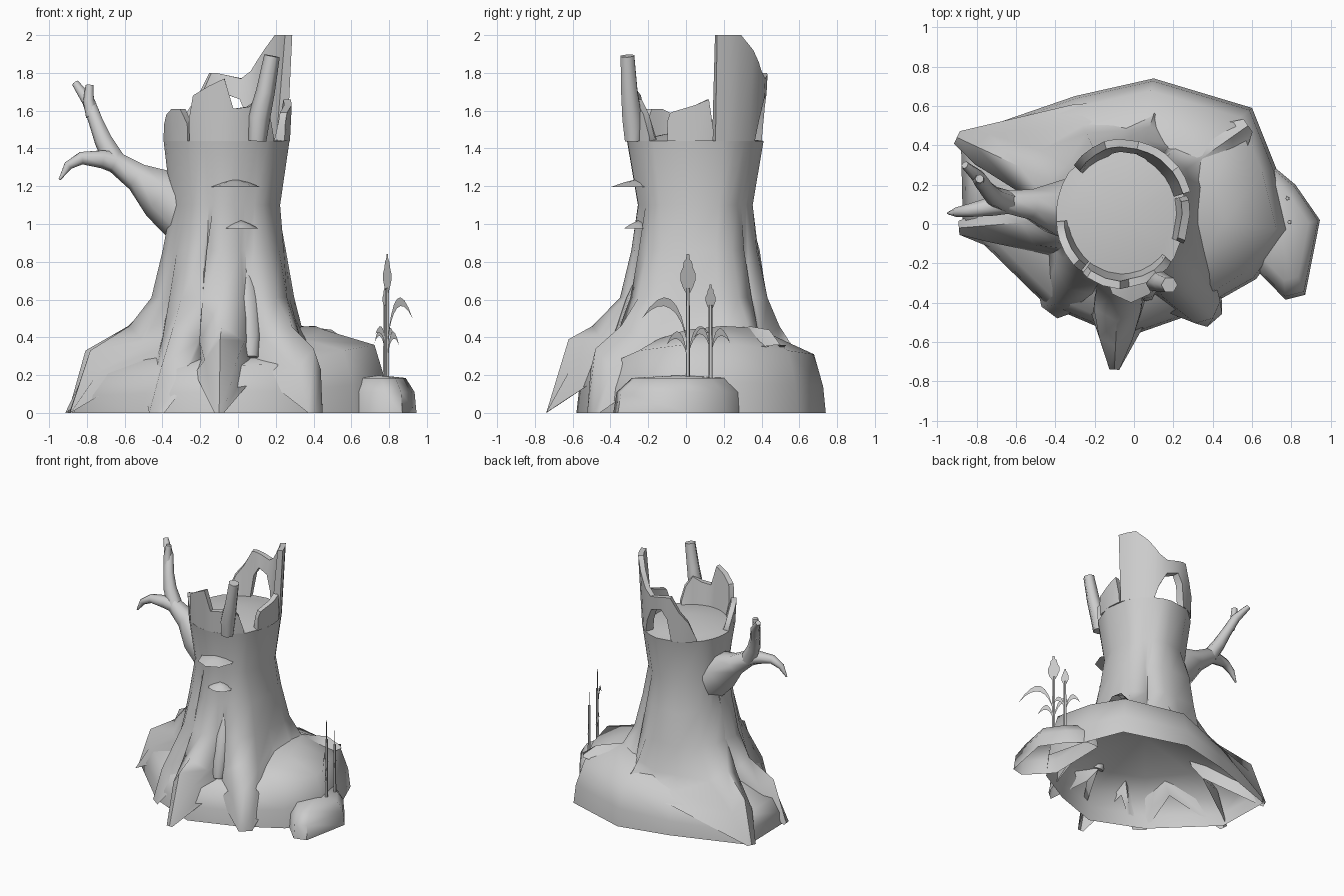
import bpy, bmesh, math
from mathutils import Vector

if "Cube" in bpy.data.objects:
    bpy.data.objects.remove(bpy.data.objects["Cube"], do_unlink=True)

grey = bpy.data.materials.new("plain_grey")
grey.use_nodes = True
grey.diffuse_color = (0.6, 0.6, 0.6, 1)
grey.node_tree.nodes["Principled BSDF"].inputs["Base Color"].default_value = (0.6, 0.6, 0.6, 1)

CX, CY = -0.06, 0.05   # trunk axis
RIM = 1.44             # height of the broken rim


def finish(name, bm, angle=45):
    bmesh.ops.recalc_face_normals(bm, faces=bm.faces)
    mesh = bpy.data.meshes.new(name)
    bm.to_mesh(mesh)
    bm.free()
    obj = bpy.data.objects.new(name, mesh)
    bpy.context.collection.objects.link(obj)
    mesh.materials.append(grey)
    bpy.ops.object.select_all(action='DESELECT')
    obj.select_set(True)
    bpy.context.view_layer.objects.active = obj
    bpy.ops.object.shade_smooth_by_angle(angle=math.radians(angle))
    return obj


def loft(name, rings, start=False, end=False, apex=None, angle=45):
    """Skin closed rings of points; close the ends with caps or an apex."""
    bm = bmesh.new()
    rows = [[bm.verts.new(p) for p in ring] for ring in rings]
    n = len(rows[0])
    for a, b in zip(rows, rows[1:]):
        for i in range(n):
            j = (i + 1) % n
            bm.faces.new((a[i], a[j], b[j], b[i]))
    if start:
        bm.faces.new(rows[0])
    if end:
        bm.faces.new(rows[-1])
    if apex:
        top = bm.verts.new(apex)
        for i in range(n):
            bm.faces.new((rows[-1][i], rows[-1][(i + 1) % n], top))
    return finish(name, bm, angle)


def tube(name, path, sides=7):
    """Tapered tube along (x, y, z, radius) points."""
    pts = [Vector(p[:3]) for p in path]
    rings = []
    for i, p in enumerate(pts):
        d = (pts[min(i + 1, len(pts) - 1)] - pts[max(i - 1, 0)]).normalized()
        u = d.cross(Vector((0, 1, 0))).normalized()
        v = d.cross(u)
        turn = [2 * math.pi * k / sides for k in range(sides)]
        rings.append([p + (u * math.cos(t) + v * math.sin(t)) * path[i][3] for t in turn])
    return loft(name, rings, True, True, angle=65)


def around(deg, rx, ry, z):
    t = math.radians(deg)
    return Vector((CX + rx * math.cos(t), CY + ry * math.sin(t), z))


# Earth mound, open underneath: x, y, rim height, inner height
ground = [(-.88, .45, .2, .32), (-.3, .65, .24, .33), (.1, .74, .31, .39), (.6, .59, .33, .45),
          (.72, .29, .36, .46), (.8, -.03, .36, .44), (.62, -.28, .33, .39), (.32, -.45, .26, .33),
          (-.05, -.58, .25, .3), (-.45, -.41, .23, .3), (-.87, 0, .2, .32)]


def shrink(x, y, s, z):
    return (CX + (x - CX) * s, CY + (y - CY) * s, z)


loft("mound", [[(x, y, 0) for x, y, a, b in ground],
               [shrink(x, y, .98, a * .45) for x, y, a, b in ground],
               [shrink(x, y, .91, a) for x, y, a, b in ground],
               [shrink(x, y, .6, b) for x, y, a, b in ground]], apex=(CX, CY, .44), angle=55)

# Small rock step at the side
step = [(.6, .3), (.7, .3), (.82, .2), (.945, .02), (.87, -.36), (.77, -.385), (.59, -.2)]
mid = Vector((.74, -.03))
loft("rock_step", [[(x, y, 0) for x, y in step],
                   [(*mid.lerp(Vector(p), .95), .11) for p in step],
                   [(*mid.lerp(Vector(p), .72), .185) for p in step]], apex=(.74, -.02, .2), angle=60)

# Trunk with flared roots:
# tip x, y, z, half width; knee ratio, height; bend ratio; then the hollow after it: foot height, spread
roots = [(.58, .5, .36, .04, .87, .44, .62, .37, 1.05), (.12, .62, .28, .04, .87, .38, .78, .28, 1.22),
         (-.9, .44, 0, .035, .89, .33, .62, .29, 1.0), (-.89, -.02, 0, .035, .87, .33, .62, .28, 1.05),
         (-.43, -.45, 0, .05, .92, .26, .76, .27, 1.0), (-.1, -.74, 0, .025, .85, .39, .69, .27, 1.0),
         (.41, -.49, 0, .05, .98, .34, .73, .37, 1.0)]
columns = []
angles = [math.degrees(math.atan2(r[1] - CY, r[0] - CX)) % 360 for r in roots]
for i, (x, y, tip, width, knee, knee_z, bend, foot, spread) in enumerate(roots):
    deg = angles[i]
    out = Vector((x - CX, y - CY, 0))
    reach = out.length
    out.normalize()
    side = Vector((-out.y, out.x, 0))
    # ridge point: distance, height; shoulders: half width, set back, drop
    stations = [(reach, tip, width, 0, 0), (reach * knee, knee_z, .085, .04, .11),
                (reach * bend, .46, .12, .06, .08), (.4, .61, .11, .04, 0), (.34, .86, .09, .02, 0)]
    for s in (-1, 0, 1):
        d = abs(s)
        col = [Vector((CX, CY, z - d * drop)) + out * (r - d * back) + side * s * w
               for r, z, w, back, drop in stations]
        columns.append(col + [around(deg + s * 11, .295, .305, 1.1), around(deg + s * 11, .335, .363, RIM)])
    following = angles[(i + 1) % len(angles)]
    m = deg + ((following - deg) % 360) / 2
    valley = [(.5, foot - .06), (.405, foot + .01), (.37, foot + .12), (.335, .61), (.305, .86)]
    columns.append([around(m, r * spread, r * spread, z) for r, z in valley]
                   + [around(m, .285, .3, 1.1), around(m, .335, .363, RIM)])
rings = [list(r) for r in zip(*columns)]
rings.append([shrink(p.x, p.y, .78, 1.45) for p in rings[-1]])
loft("trunk", rings, apex=(CX, CY, 1.51), angle=60)
tube("small_front_root", [(.03, -.17, .8, .06), (.045, -.25, .58, .075), (.06, -.32, .4, .065),
                          (.065, -.35, .29, .045)])


# Broken bark standing on the rim: angle, low edge, high edge
def bark(name, cols):
    rings = []
    for deg, low, high in cols:
        ring = []
        for z, inset in ((low, 0), (high, 0), (high, .04), (low, .06)):
            f = 1 + .15 * (z - RIM)
            ring.append(around(deg, .335 * f - inset, .363 * f - inset, z))
        rings.append(ring)
    loft(name, rings, True, True, angle=35)


bark("bark_side", [(-24, RIM, 1.54), (-21, RIM, 1.59), (0, RIM, 1.63), (11, RIM, 1.66), (15, RIM, 1.5)])
bark("bark_tall", [(17, RIM, 2.0), (28, RIM, 2.0), (38, RIM, 2.0), (52, RIM, 1.92), (60, RIM, 1.86),
                   (66, 1.55, 1.81), (76, 1.66, 1.77), (92, 1.69, 1.79), (100, 1.62, 1.8),
                   (105, RIM, 1.8), (116, RIM, 1.68), (127, RIM, 1.6), (137, RIM, 1.46)])
bark("bark_left", [(186, RIM, 1.46), (193, RIM, 1.53), (201, RIM, 1.58), (212, RIM, 1.61),
                   (224, RIM, 1.61), (232, RIM, 1.53)])
bark("bark_front", [(234, RIM, 1.55), (239, RIM, 1.68), (254, RIM, 1.73), (268, RIM, 1.77),
                    (276, RIM, 1.61), (290, RIM, 1.62), (302, RIM, 1.66), (312, RIM, 1.58), (318, RIM, 1.46)])
tube("bark_spike", [(.1, -.28, 1.44, .05), (.11, -.285, 1.56, .06), (.145, -.3, 1.7, .05),
                    (.18, -.31, 1.89, .042)], 6)

# Side branch with forked twigs
tube("branch", [(-.2, .07, .98, .16), (-.39, .08, 1.16, .15), (-.53, .1, 1.25, .08),
                (-.65, .11, 1.33, .06), (-.72, .09, 1.345, .05), (-.83, .07, 1.35, .035),
                (-.9, .06, 1.31, .025), (-.945, .055, 1.235, .006)])
tube("branch_upper", [(-.64, .11, 1.32, .06), (-.71, .14, 1.44, .05), (-.75, .18, 1.54, .04),
                      (-.79, .24, 1.65, .035), (-.86, .3, 1.745, .02)])
tube("branch_twig", [(-.77, .2, 1.57, .035), (-.79, .22, 1.65, .03), (-.785, .23, 1.735, .022)])

# Shelf fungi on the front
for name, x, z, w, depth in (("upper_fungus", -.015, 1.195, .135, .15), ("lower_fungus", .015, .975, .095, .08)):
    turn = [math.pi * k / 4 for k in range(8)]
    loft(name, [[(x + w * s * math.cos(t), -.25 + depth * s * math.sin(t), z + h) for t in turn]
                for s, h in ((1, 0), (.55, .024))], start=True, apex=(x, -.25, z + .045), angle=30)


# Reeds: flat leaves and heads set on one diagonal plane
def card(name, x, y, outline):
    bm = bmesh.new()
    bm.faces.new([bm.verts.new((x + u * .48, y - u * .87, z)) for u, z in outline])
    finish(name, bm)


def leaf(name, x, y, z0, reach, peak, tip, width):
    def arc(t, lift):
        z = (1 - t) ** 2 * z0 + 2 * t * (1 - t) * peak + t * t * tip
        return (reach * t ** 1.4, z + lift * math.sin(math.pi * t))
    steps = [k / 8 for k in range(9)]
    card(name, x, y, [arc(t, width) for t in steps] + [arc(t, -width) for t in steps[-2:0:-1]])


head = [(.014, -.01), (.03, .12), (.045, .3), (.045, .5), (.03, .65), (.025, .8), (.012, .86), (.008, 1)]
for name, x, y, top, size in (("tall_reed", .79, .01, .64, .2), ("short_reed", .78, .13, .55, .13)):
    tube(name + "_stalk", [(x, y, .15, .012), (x, y, top + .02, .01)], 5)
    k = size / .2
    card(name + "_head", x, y, [(u * k, top + v * size) for u, v in head]
         + [(-u * k, top + v * size) for u, v in reversed(head)])
leaf("reed_leaf_long", .79, .01, .33, .28, .74, .5, .025)
leaf("reed_leaf_low", .79, .01, .26, .13, .5, .36, .022)
leaf("reed_leaf_back", .79, .01, .28, -.13, .5, .42, .022)
leaf("short_leaf_back", .78, .13, .28, -.12, .52, .37, .022)
leaf("short_leaf_front", .78, .13, .3, .1, .5, .4, .02)
